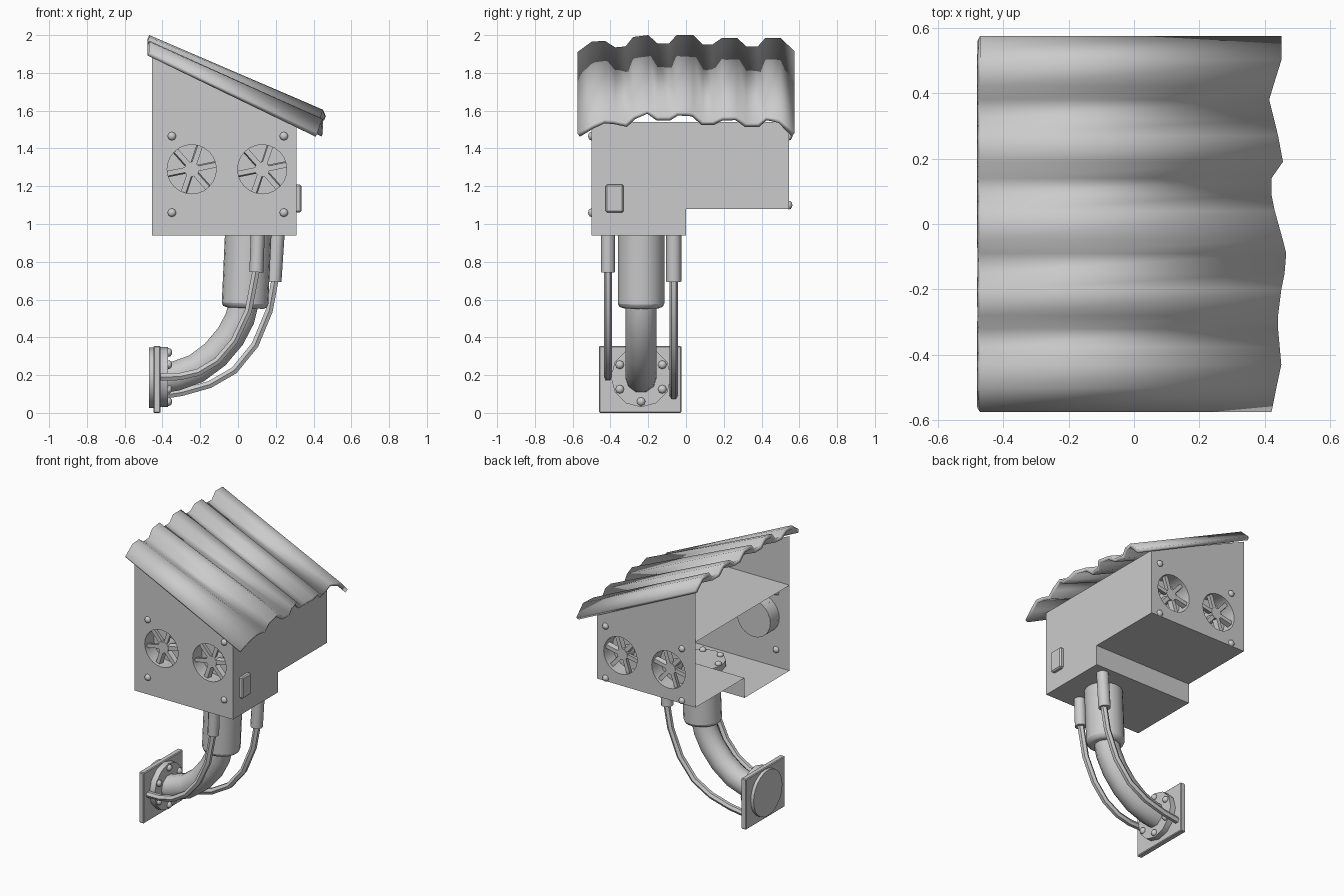
import bpy, math
from mathutils import Vector
from mathutils.geometry import tessellate_polygon

if "Cube" in bpy.data.objects:
    bpy.data.objects.remove(bpy.data.objects["Cube"])

X0, X1 = -0.455, 0.31          # housing depth
Y0, Y1 = -0.50, 0.545          # housing sides
FANS = [(-0.245, 1.29), (0.128, 1.29)]
FAN_R = 0.13


def mesh_obj(name, verts, faces):
    me = bpy.data.meshes.new(name)
    me.from_pydata([tuple(v) for v in verts], [], faces)
    me.update()
    ob = bpy.data.objects.new(name, me)
    bpy.context.collection.objects.link(ob)
    return ob


def select(ob):
    bpy.ops.object.select_all(action='DESELECT')
    ob.select_set(True)
    bpy.context.view_layer.objects.active = ob


def smooth(ob, deg=40):
    select(ob)
    bpy.ops.object.shade_smooth_by_angle(angle=math.radians(deg))
    return ob


def bevel(ob, width, segments=1):
    m = ob.modifiers.new("bevel", 'BEVEL')
    m.width, m.segments, m.limit_method = width, segments, 'ANGLE'
    return ob


def box(name, lo, hi, bev=0.0):
    lo, hi = Vector(lo), Vector(hi)
    bpy.ops.mesh.primitive_cube_add(size=1, location=(lo + hi) / 2)
    ob = bpy.context.object
    ob.name = name
    ob.scale = hi - lo
    bpy.ops.object.transform_apply(location=False, rotation=False, scale=True)
    return bevel(ob, bev) if bev else ob


def rod(name, a, b, r, sides=20, r2=None):
    a, b = Vector(a), Vector(b)
    bpy.ops.mesh.primitive_cone_add(vertices=sides, radius1=r, radius2=r if r2 is None else r2,
                                    depth=(b - a).length, location=(a + b) / 2)
    ob = bpy.context.object
    ob.name = name
    ob.rotation_euler = (b - a).to_track_quat('Z', 'Y').to_euler()
    return smooth(ob)


def bolt(name, pos, normal, r=0.023):
    # domed head, flattened along the surface normal
    bpy.ops.mesh.primitive_uv_sphere_add(segments=8, ring_count=6, radius=r, location=pos)
    ob = bpy.context.object
    ob.name = name
    ob.rotation_euler = Vector(normal).to_track_quat('Z', 'Y').to_euler()
    ob.scale.z = 0.8
    return smooth(ob, 50)


def tube(name, y, pts, r, res=3):
    cu = bpy.data.curves.new(name, 'CURVE')
    cu.dimensions = '3D'
    cu.bevel_depth, cu.bevel_resolution, cu.use_fill_caps = r, res, True
    sp = cu.splines.new('POLY')
    sp.points.add(len(pts) - 1)
    for p, (x, z) in zip(sp.points, pts):
        p.co = (x, y, z, 1)
    ob = bpy.data.objects.new(name, cu)
    bpy.context.collection.objects.link(ob)
    select(ob)
    bpy.ops.object.convert(target='MESH')
    return smooth(bpy.context.object)


# side walls with round fan openings
def side_wall(name, y, bottom):
    loops = [[(X0, bottom), (X1, bottom), (X1, 1.54), (X0, 1.885)]]
    for cx, cz in FANS:
        loops.append([(cx + FAN_R * math.cos(-i * math.tau / 24), cz + FAN_R * math.sin(-i * math.tau / 24))
                      for i in range(24)])
    tris = tessellate_polygon([[Vector((x, z, 0)) for x, z in lp] for lp in loops])
    verts = [(x, y, z) for lp in loops for x, z in lp]
    return mesh_obj(name, verts, [tuple(t) for t in tris])


side_wall("front_wall", Y0, 0.94)
side_wall("rear_wall", Y1, 1.08)

# end wall, stepped floor and inner ceiling (left end stays open)
prof = [(Y0, 0.94), (0, 0.94), (0, 1.08), (Y1, 1.08)]
verts = [(x, y, z) for x in (X0, X1) for y, z in prof]
mesh_obj("stepped_floor", verts, [(i, i + 1, i + 5, i + 4) for i in range(3)])
mesh_obj("end_wall", [(X1, y, z) for y, z in prof + [(Y1, 1.54), (Y0, 1.54)]], [tuple(range(6))])
mesh_obj("inner_ceiling", [(X0, Y0, 1.54), (X1, Y0, 1.54), (X1, Y1, 1.54), (X0, Y1, 1.54)], [(0, 1, 2, 3)])


# fans: recessed cup, hub and six tilted blades
def fan(name, cx, cz, y, d):
    n = 24
    ring = [(cx + FAN_R * math.cos(i * math.tau / n), cz + FAN_R * math.sin(i * math.tau / n)) for i in range(n)]
    v = [(x, y, z) for x, z in ring] + [(x, y + d * 0.1, z) for x, z in ring]
    f = [(i, (i + 1) % n, n + (i + 1) % n, n + i) for i in range(n)] + [tuple(range(n, 2 * n))]
    smooth(mesh_obj(name + "_cup", v, f))
    rod(name + "_hub", (cx, y + d * 0.02, cz), (cx, y + d * 0.1, cz), 0.04, 12)
    v, f = [], []
    for k in range(6):
        a = k * math.tau / 6 + 0.2
        rad, tan = Vector((math.cos(a), 0, math.sin(a))), Vector((-math.sin(a), 0, math.cos(a)))
        b = len(v)
        for r in (0.035, 0.129):
            for t, dep in ((-0.017, 0.022), (0.010, 0.022), (0.017, 0.055), (-0.010, 0.055)):
                v.append(Vector((cx, y + d * dep, cz)) + rad * r + tan * t)
        f += [tuple(b + i for i in q) for q in
              ((0, 1, 5, 4), (1, 2, 6, 5), (2, 3, 7, 6), (3, 0, 4, 7), (0, 3, 2, 1), (4, 5, 6, 7))]
    mesh_obj(name + "_blades", v, f)


for side, y, d, low in (("front", Y0, 1, 1.06), ("rear", Y1, -1, 1.10)):
    for cx, cz in FANS:
        fan(side + "_fan", cx, cz, y, d)
    for x in (-0.35, 0.243):
        for z in (low, 1.465):
            bolt(side + "_wall_bolt", (x, y, z), (0, -d, 0))

# switch on the end wall
box("switch", (X1 - 0.01, -0.425, 1.06), (0.335, -0.33, 1.21), 0.008)

# corrugated roof: y, high-end z, low-end z, ragged low-end x
ROOF = [(-0.575, 1.91, 1.48, 0.42), (-0.50, 1.965, 1.525, 0.435), (-0.43, 1.97, 1.555, 0.45),
        (-0.375, 1.935, 1.55, 0.445), (-0.32, 1.94, 1.535, 0.44), (-0.28, 1.99, 1.575, 0.44),
        (-0.20, 2.0, 1.605, 0.45), (-0.15, 1.955, 1.57, 0.46), (-0.09, 1.955, 1.57, 0.465),
        (-0.05, 2.0, 1.595, 0.455), (0.04, 2.0, 1.59, 0.43), (0.09, 1.95, 1.545, 0.42),
        (0.14, 1.95, 1.545, 0.42), (0.19, 1.985, 1.57, 0.455), (0.27, 1.985, 1.57, 0.44),
        (0.32, 1.94, 1.535, 0.428), (0.38, 1.94, 1.535, 0.413), (0.42, 1.985, 1.57, 0.425),
        (0.50, 1.985, 1.555, 0.45), (0.575, 1.915, 1.48, 0.45)]
n = len(ROOF)
verts = [(-0.47, y, z) for y, z, _, _ in ROOF] + [(x, y, z) for y, _, z, x in ROOF]
roof = mesh_obj("corrugated_roof", verts, [(i, n + i, n + i + 1, i + 1) for i in range(n - 1)])
m = roof.modifiers.new("thickness", 'SOLIDIFY')
m.thickness, m.offset = 0.024, -1
smooth(roof, 30)

# bent support pipe with its sleeve and upper flange
PY = -0.238
tube("support_pipe", PY, [(-0.40, 0.185), (-0.33, 0.195), (-0.22, 0.235), (-0.12, 0.31),
                          (-0.04, 0.405), (0.01, 0.50), (0.035, 0.60), (0.045, 0.75)], 0.083)
bevel(rod("pipe_sleeve", (0.055, PY, 0.97), (0.036, PY, 0.555), 0.123), 0.025, 2)
rod("upper_flange", (0.05, PY, 0.945), (0.05, PY, 0.985), 0.16, 12)
for k in range(6):
    a = k * math.tau / 6
    bolt("upper_flange_bolt", (0.05 + 0.135 * math.cos(a), PY + 0.135 * math.sin(a), 0.99), (0, 0, 1))

# wall plate, rear disc and lower flange
box("wall_plate", (-0.448, -0.46, 0.0), (-0.41, -0.025, 0.355), 0.005)
rod("rear_disc", (-0.47, PY, 0.185), (-0.44, PY, 0.185), 0.16, 24)
rod("lower_flange", (-0.415, PY, 0.19), (-0.37, PY, 0.19), 0.16, 12)
for k in range(6):
    a = math.radians(30 + 60 * k)
    bolt("lower_flange_bolt", (-0.367, PY + 0.13 * math.cos(a), 0.19 + 0.13 * math.sin(a)), (1, 0, 0))

# two cables with thicker connectors under the housing
tube("left_cable", -0.413, [(-0.42, 0.19), (-0.31, 0.192), (-0.21, 0.215), (-0.11, 0.275), (-0.02, 0.38),
                            (0.055, 0.54), (0.095, 0.75), (0.10, 0.85)], 0.022, 1)
tube("right_cable", -0.065, [(-0.42, 0.09), (-0.30, 0.108), (-0.15, 0.15), (-0.02, 0.225), (0.09, 0.36),
                             (0.165, 0.54), (0.195, 0.70), (0.2, 0.85)], 0.022, 1)
rod("left_cable_connector", (0.105, -0.413, 0.95), (0.097, -0.413, 0.745), 0.037, 12)
rod("right_cable_connector", (0.207, -0.065, 0.95), (0.19, -0.065, 0.695), 0.04, 12)
